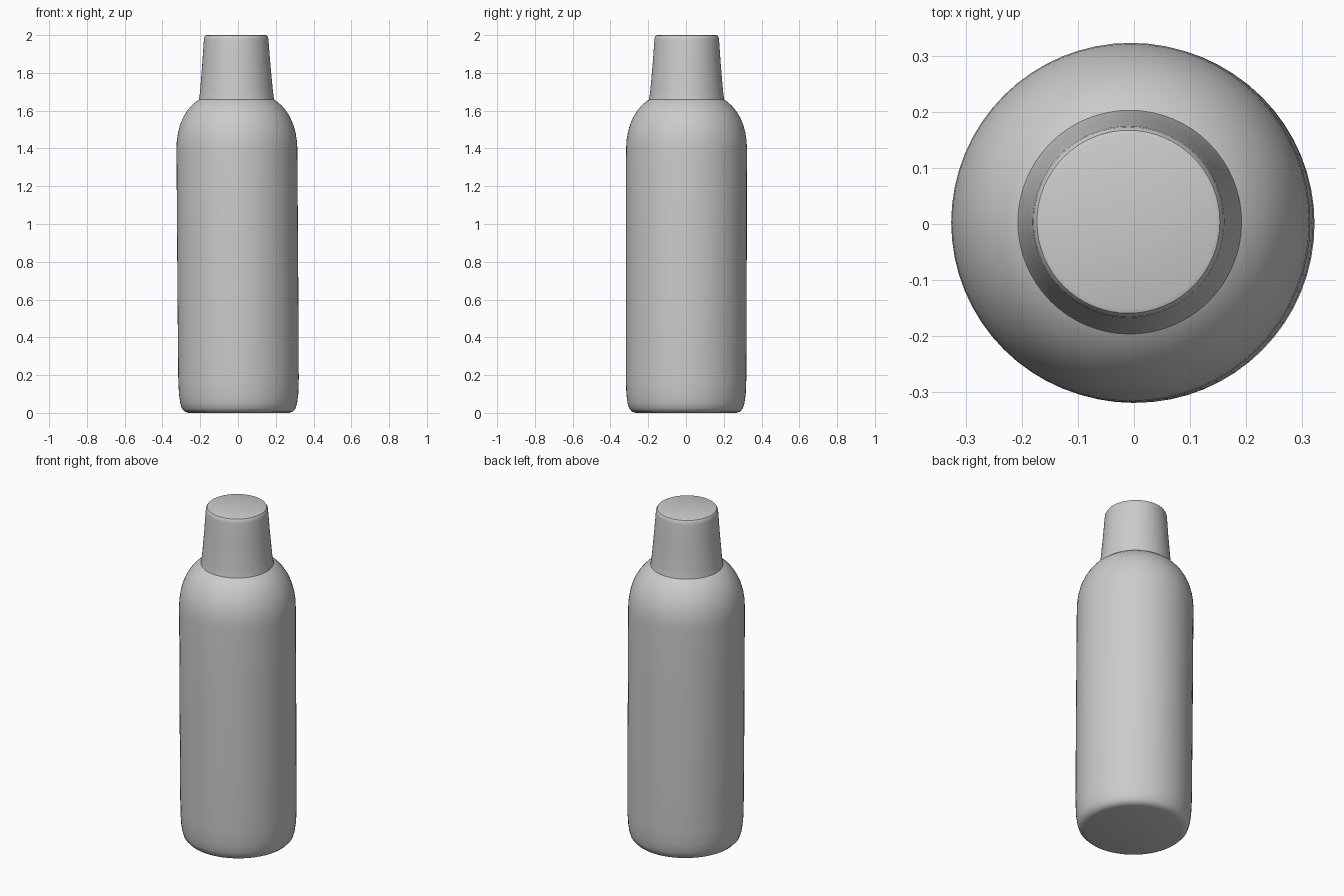
import bpy
import bmesh
import math

cube = bpy.data.objects.get("Cube")
if cube:
    bpy.data.objects.remove(cube, do_unlink=True)

# Single matte grey
grey = bpy.data.materials.new("plain_grey")
grey.use_nodes = True
colour = (0.6, 0.6, 0.6, 1.0)
grey.diffuse_color = colour
bsdf = grey.node_tree.nodes["Principled BSDF"]
bsdf.inputs["Base Color"].default_value = colour
bsdf.inputs["Roughness"].default_value = 0.6

SIDES = 64


def lean(z):
    """Slight sideways lean of the bottle axis."""
    return 0.004 - 0.007 * z, 0.002 * z


def lathe(name, profile):
    """Revolve (radius, height) points into a closed solid."""
    bm = bmesh.new()
    rings = []
    for r, z in profile:
        cx, cy = lean(z)
        rings.append([bm.verts.new((cx + r * math.cos(2 * math.pi * i / SIDES),
                                    cy + r * math.sin(2 * math.pi * i / SIDES), z))
                      for i in range(SIDES)])
    for low, high in zip(rings, rings[1:]):
        for i in range(SIDES):
            j = (i + 1) % SIDES
            bm.faces.new((low[i], low[j], high[j], high[i]))
    bm.faces.new(rings[0][::-1])
    bm.faces.new(rings[-1])
    mesh = bpy.data.meshes.new(name)
    bm.to_mesh(mesh)
    bm.free()
    mesh.materials.append(grey)
    obj = bpy.data.objects.new(name, mesh)
    bpy.context.collection.objects.link(obj)
    bpy.ops.object.select_all(action='DESELECT')
    obj.select_set(True)
    bpy.context.view_layer.objects.active = obj
    bpy.ops.object.shade_smooth_by_angle(angle=math.radians(35))
    return obj


# Body: rounded foot, straight wall, domed shoulder
lathe("bottle_body", [
    (0.265, 0.0), (0.285, 0.006), (0.300, 0.022), (0.309, 0.05), (0.316, 0.10),
    (0.319, 0.18), (0.320, 0.60), (0.320, 1.00), (0.320, 1.40), (0.318, 1.44),
    (0.311, 1.485), (0.300, 1.525), (0.284, 1.563), (0.263, 1.598),
    (0.238, 1.628), (0.212, 1.65), (0.190, 1.664), (0.170, 1.672),
])

# Cap: tapered, with a softened base and top rim
lathe("bottle_cap", [
    (0.202, 1.645), (0.198, 1.665), (0.193, 1.70), (0.180, 1.85), (0.171, 1.975),
    (0.169, 1.988), (0.163, 1.997), (0.155, 2.0),
])
